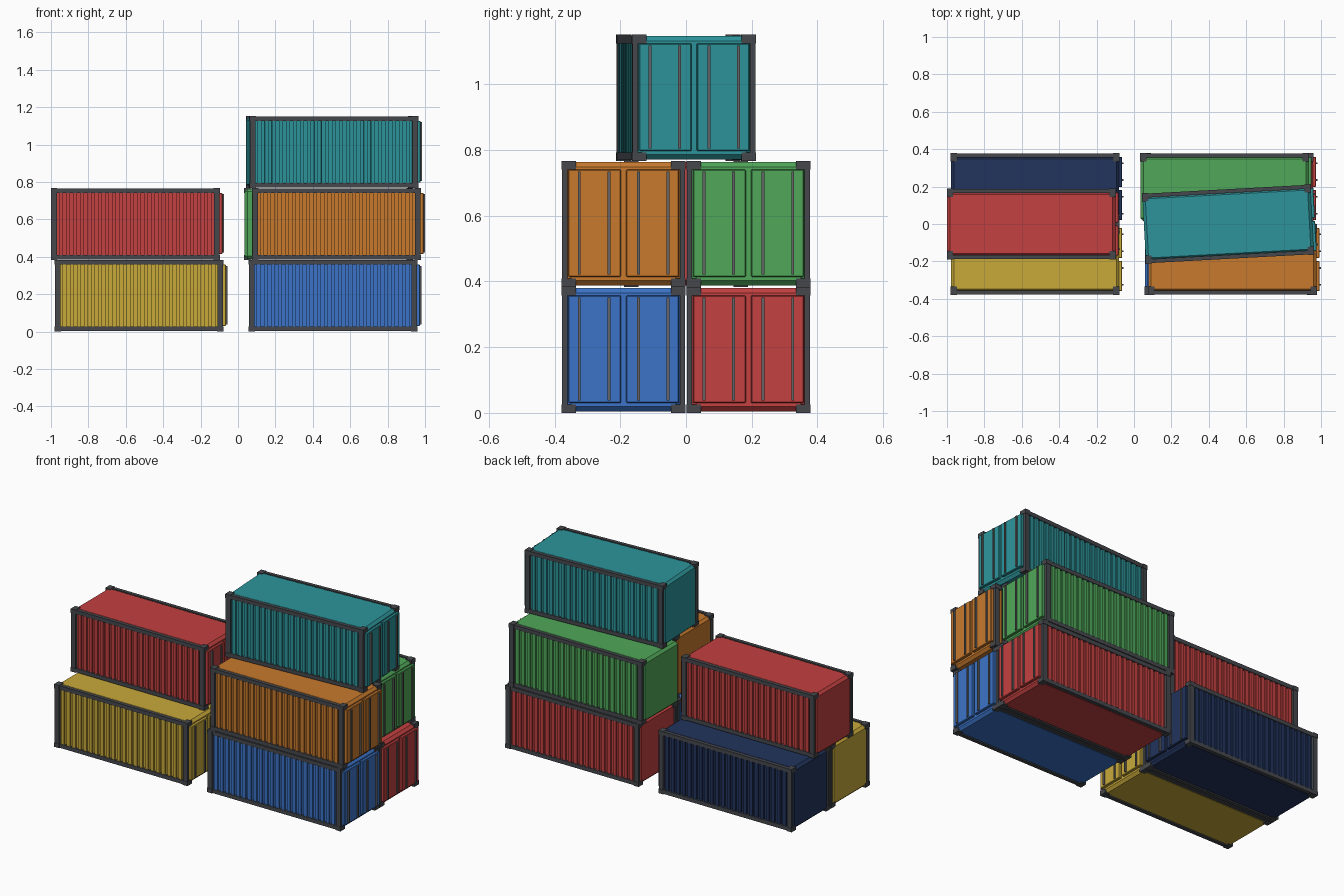
import bpy, bmesh, math
from mathutils import Matrix, Vector

if "Cube" in bpy.data.objects:
    bpy.data.objects.remove(bpy.data.objects["Cube"])

LENGTH, WIDTH, HEIGHT = 0.903, 0.378, 0.3837
HX, HY = LENGTH / 2, WIDTH / 2


def material(name, color):
    m = bpy.data.materials.new(name)
    m.use_nodes = True
    m.diffuse_color = (*color, 1)
    m.node_tree.nodes["Principled BSDF"].inputs["Base Color"].default_value = (*color, 1)
    return m


PAINT = {
    "red": material("red paint", (0.55, 0.052, 0.052)),
    "yellow": material("yellow paint", (0.58, 0.40, 0.042)),
    "blue": material("blue paint", (0.045, 0.175, 0.58)),
    "orange": material("orange paint", (0.58, 0.195, 0.027)),
    "green": material("green paint", (0.08, 0.39, 0.10)),
    "teal": material("teal paint", (0.026, 0.30, 0.33)),
    "navy": material("navy paint", (0.016, 0.034, 0.11)),
}
STEEL = material("dark frame steel", (0.06, 0.064, 0.073))
ROD = material("grey rod steel", (0.13, 0.13, 0.135))


def box(bm, x, y, z, bevel=0):
    """Box from (min, max) ranges, optionally chamfered."""
    lo, hi = Vector((min(x), min(y), min(z))), Vector((max(x), max(y), max(z)))
    mat = Matrix.Translation((lo + hi) / 2) @ Matrix.Diagonal((*(hi - lo), 1))
    verts = bmesh.ops.create_cube(bm, size=1, matrix=mat)["verts"]
    if bevel:
        edges = {e for v in verts for e in v.link_edges}
        bmesh.ops.bevel(bm, geom=list(edges), offset=bevel, segments=1, affect='EDGES')


def finish(bm, name, mat, place):
    mesh = bpy.data.meshes.new(name)
    bm.to_mesh(mesh)
    bm.free()
    mesh.materials.append(mat)
    obj = bpy.data.objects.new(name, mesh)
    bpy.context.collection.objects.link(obj)
    obj.matrix_world = place


def shell(ribs=22):
    """Chamfered body with square corrugation on both long sides."""
    bm = bmesh.new()
    box(bm, (-HX + 0.002, HX - 0.002), (-HY + 0.016, HY - 0.016),
        (0.004, HEIGHT - 0.004), 0.015)
    run = LENGTH - 0.07
    pitch = run / ribs
    for s in (-1, 1):
        for i in range(ribs):
            c = -run / 2 + (i + 0.5) * pitch
            box(bm, (c - pitch * 0.28, c + pitch * 0.28),
                (s * (HY - 0.02), s * (HY - 0.006)), (0.02, HEIGHT - 0.02))
    return bm


def frame(open_corner):
    """Long rails, corner posts and corner castings."""
    bm = bmesh.new()
    for sy in (-1, 1):
        side = (sy * (HY - 0.024), sy * (HY - 0.003))
        start = -HX + (0.045 if open_corner and sy < 0 else 0.003)
        for z in (0.002, HEIGHT - 0.026):
            box(bm, (start, HX - 0.003), side, (z, z + 0.024))
        for sx in (-1, 1):
            if open_corner and sx < 0 and sy < 0:
                continue
            box(bm, (sx * (HX - 0.032), sx * (HX - 0.002)),
                (sy * (HY - 0.018), sy * (HY - 0.002)), (0.01, HEIGHT - 0.01))
            for z in (0, HEIGHT - 0.026):
                box(bm, (sx * (HX - 0.034), sx * HX),
                    (sy * (HY - 0.044), sy * HY), (z, z + 0.026))
    return bm


def doors():
    """Pair of door leaves on the +x end."""
    bm = bmesh.new()
    for s in (-1, 1):
        box(bm, (HX - 0.01, HX + 0.014), (s * 0.008, s * (HY - 0.02)),
            (0.03, HEIGHT - 0.026), 0.003)
    return bm


def rods():
    """Four vertical locking rods."""
    bm = bmesh.new()
    for y in (-0.135, -0.045, 0.045, 0.135):
        box(bm, (HX + 0.01, HX + 0.022), (y - 0.0045, y + 0.0045), (0.038, HEIGHT - 0.032))
    return bm


def container(name, color, x, y, tier, turn=0, open_corner=False):
    place = Matrix.Translation((x, y, tier * HEIGHT)) @ Matrix.Rotation(math.radians(turn), 4, 'Z')
    finish(shell(), name + "_body", PAINT[color], place)
    finish(doors(), name + "_doors", PAINT[color], place)
    finish(frame(open_corner), name + "_frame", STEEL, place)
    finish(rods(), name + "_door_rods", ROD, place)


# Right-hand stack
container("blue_container", "blue", 0.508, -0.19, 0)
container("lower_red_container", "red", 0.508, 0.19, 0)
container("orange_container", "orange", 0.526, -0.19, 1)
container("green_container", "green", 0.484, 0.19, 1, open_corner=True)
container("teal_container", "teal", 0.503, 0, 2, turn=3.1)

# Left-hand stack
container("yellow_container", "yellow", -0.529, -0.19, 0)
container("navy_container", "navy", -0.529, 0.19, 0)
container("upper_red_container", "red", -0.549, 0, 1)
